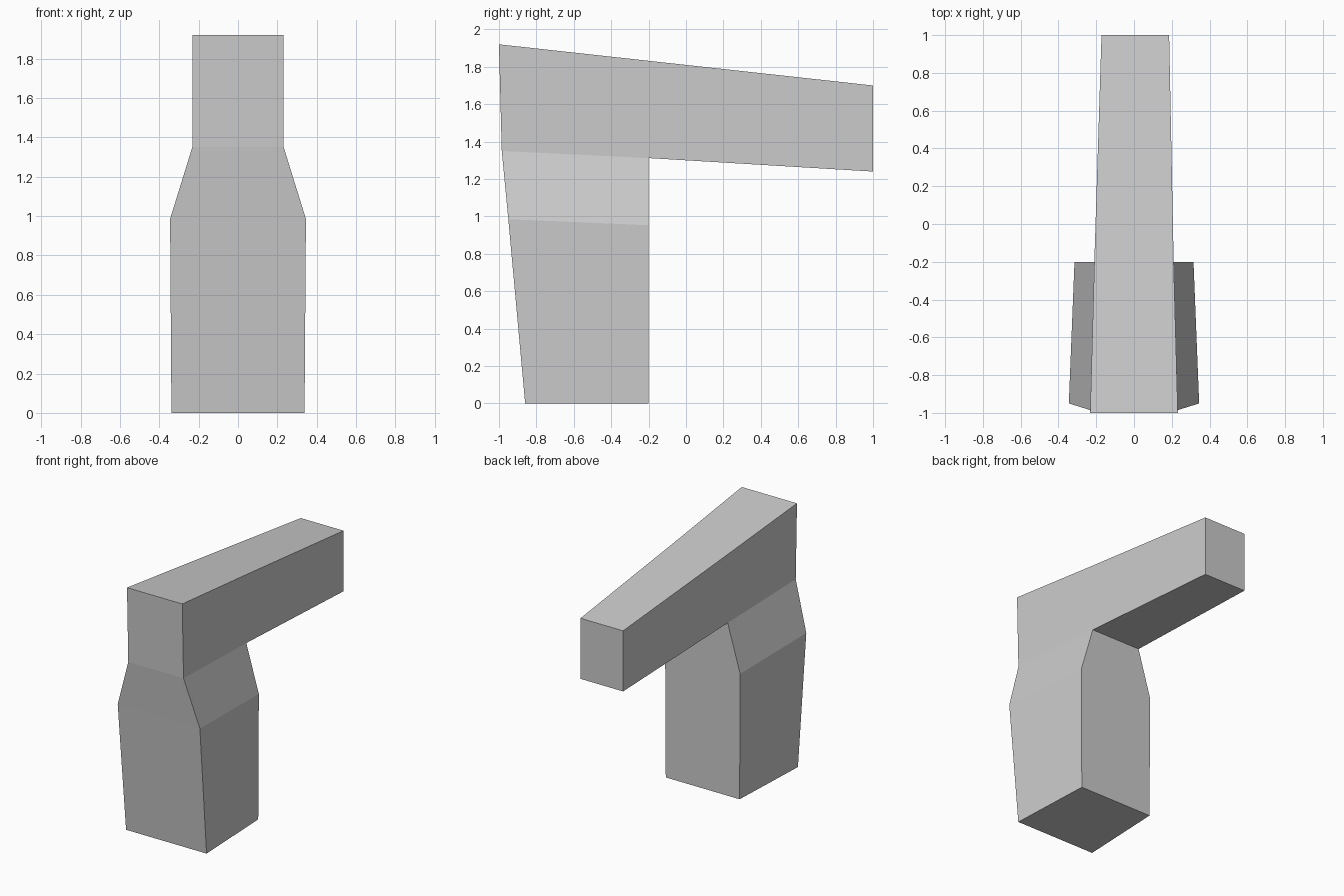
import bpy
import bmesh

cube = bpy.data.objects.get("Cube")
if cube:
    bpy.data.objects.remove(cube, do_unlink=True)

# Single plain grey
grey = bpy.data.materials.new("light_grey")
grey.use_nodes = True
color = (0.6, 0.6, 0.6, 1)
grey.diffuse_color = color
grey.node_tree.nodes["Principled BSDF"].inputs["Base Color"].default_value = color

BACK = -0.2
# Rings up the column: front (half width, y, z), back (half width, z)
rings = [
    ((0.338, -0.86, 0.0), (0.31, 0.0)),      # foot
    ((0.345, -0.95, 0.985), (0.315, 0.953)),  # shoulder
    ((0.232, -0.985, 1.35), (0.21, 1.312)),   # neck
    ((0.232, -1.0, 1.92), (0.21, 1.832)),     # top
]

bm = bmesh.new()


def ring(front, back):
    fw, fy, fz = front
    bw, bz = back
    points = [(-fw, fy, fz), (fw, fy, fz), (bw, BACK, bz), (-bw, BACK, bz)]
    return [bm.verts.new(p) for p in points]


# Loft the column and cap both ends
loops = [ring(*r) for r in rings]
back_face = None
for low, high in zip(loops, loops[1:]):
    for i in range(4):
        j = (i + 1) % 4
        face = bm.faces.new((low[i], low[j], high[j], high[i]))
        if i == 2:
            back_face = face
bm.faces.new(loops[0][::-1])
bm.faces.new(loops[-1])

# Pull the upper back face out into the tapering beam
end = bmesh.ops.extrude_discrete_faces(bm, faces=[back_face])["faces"][0]
for v in end.verts:
    v.co.x = 0.186 if v.co.x > 0 else -0.172
    v.co.y = 1.0
    v.co.z = 1.7 if v.co.z > 1.5 else 1.24

bmesh.ops.remove_doubles(bm, verts=bm.verts, dist=0.0001)
bmesh.ops.recalc_face_normals(bm, faces=bm.faces)

mesh = bpy.data.meshes.new("column_and_beam")
bm.to_mesh(mesh)
bm.free()
mesh.materials.append(grey)
bpy.context.collection.objects.link(bpy.data.objects.new("column_and_beam", mesh))
